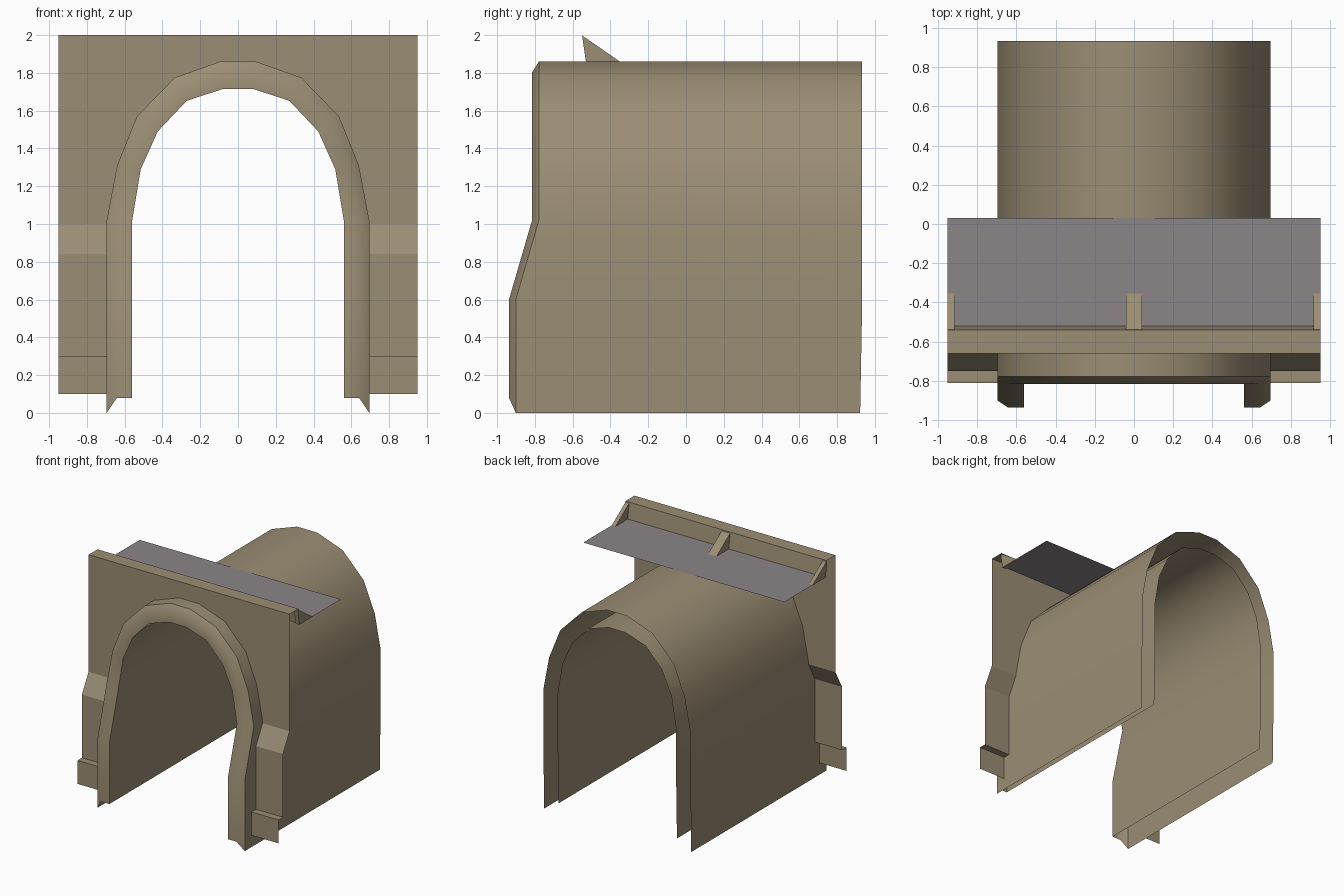
import bpy, bmesh

if "Cube" in bpy.data.objects:
    bpy.data.objects.remove(bpy.data.objects["Cube"])


def material(name, rgb):
    m = bpy.data.materials.new(name)
    m.diffuse_color = (*rgb, 1)
    m.use_nodes = True
    m.node_tree.nodes["Principled BSDF"].inputs["Base Color"].default_value = m.diffuse_color
    return m


STONE = material("tan_stone", (0.33, 0.27, 0.175))
GREY = material("grey_paving", (0.26, 0.24, 0.245))


def build(name, faces, mat):
    """Make an object from a list of faces, each a list of points."""
    bm = bmesh.new()
    for pts in faces:
        bm.faces.new([bm.verts.new(p) for p in pts])
    bmesh.ops.remove_doubles(bm, verts=bm.verts, dist=0.0005)
    me = bpy.data.meshes.new(name)
    bm.to_mesh(me)
    bm.free()
    me.materials.append(mat)
    ob = bpy.data.objects.new(name, me)
    bpy.context.collection.objects.link(ob)
    return ob


def strip(x0, x1, profile):
    """Sheet made by sweeping a (y, z) profile from x0 to x1."""
    return [[(x0, *p), (x1, *p), (x1, *q), (x0, *q)]
            for p, q in zip(profile, profile[1:])]


def mirrored(half):
    """Full arch from right foot over the crown to the left foot."""
    return half + [(-x, y, z) for x, y, z in reversed(half)]


# Arch half sections (x, z)
outer = [(0.695, 0), (0.695, 0.6), (0.695, 1.02), (0.64, 1.31),
         (0.535, 1.57), (0.335, 1.775), (0.095, 1.86)]
inner = [(0.56, 0.08), (0.56, 0.6), (0.56, 1.02), (0.515, 1.29),
         (0.425, 1.49), (0.272, 1.652), (0.08, 1.715)]
middle = [(a + (c - a) * 0.4, max(0.08, b + (d - b) * 0.4))
          for (a, b), (c, d) in zip(outer, inner)]


def front(sec, dy=0.0):
    return mirrored([(x, (-0.937 if i < 2 else -0.815) + dy, z)
                     for i, (x, z) in enumerate(sec)])


def back(sec):
    return mirrored([(x, 0.922 if i < 1 else 0.933, z)
                     for i, (x, z) in enumerate(sec)])


# Tunnel lining: outer shell, bevelled front rim, inner shell; open at back
rings = [back(outer), front(outer, 0.036), front(middle), front(inner), back(inner)]
faces = []
for a, b in zip(rings, rings[1:]):
    for i in range(len(a) - 1):
        faces.append([a[i], a[i + 1], b[i + 1], b[i]])
tunnel = build("tunnel_lining", faces, STONE)
bpy.context.view_layer.objects.active = tunnel
tunnel.select_set(True)
bpy.ops.object.shade_smooth_by_angle(angle=0.75)
tunnel.select_set(False)

# Portal wall: upper panel around the arch, stepped side piers, parapet top
W, Y = 0.95, -0.66
arch = [(x, Y, z) for x, _, z in mirrored([(x, 0, z) for x, z in outer[2:]])]
panel = [(W, Y, 1.0), (W, Y, 2.0), (-W, Y, 2.0), (-W, Y, 1.0), (-0.695, Y, 1.0)]
panel += arch[::-1] + [(0.695, Y, 1.0)]
pier = [(-0.81, 0.1), (-0.81, 0.3), (-0.75, 0.3), (-0.75, 0.84), (Y, 1.0)]
parapet = [(Y, 2.0), (-0.54, 2.0), (-0.52, 1.863)]
build("portal_wall", [panel] + strip(-W, -0.695, pier) + strip(0.695, W, pier)
      + strip(-W, W, parapet), STONE)

# Paved ledge behind the parapet
build("top_ledge", strip(-W, W, [(-0.52, 1.863), (0.03, 1.863)]), GREY)

# Triangular brackets bracing the parapet
tri = [(-0.55, 1.998), (-0.35, 1.86), (-0.53, 1.86)]
for name, x0, x1 in (("left_bracket", -W, -0.915), ("middle_bracket", -0.04, 0.04),
                     ("right_bracket", 0.915, W)):
    build(name, strip(x0, x1, tri + tri[:1])
          + [[(x1, *p) for p in reversed(tri)], [(x0, *p) for p in tri]], STONE)
